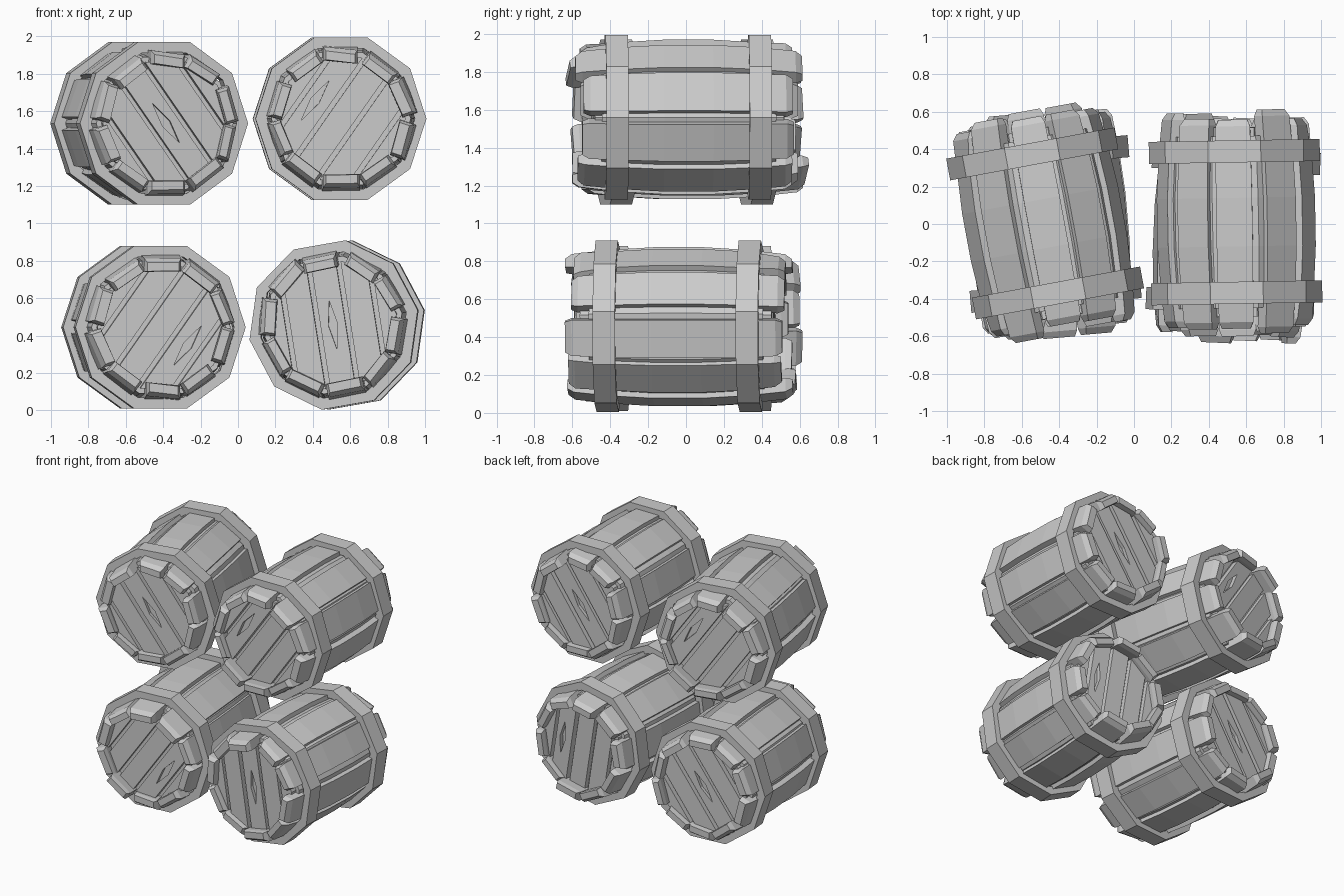
import bpy, bmesh, random
from math import sin, cos, pi, radians
from mathutils import Vector, Matrix

if "Cube" in bpy.data.objects:
    bpy.data.objects.remove(bpy.data.objects["Cube"])

random.seed(4)
N = 10                      # sides of every barrel
K = 1 / cos(pi / N)         # flat distance to corner radius


def to_mesh(bm, name):
    bmesh.ops.recalc_face_normals(bm, faces=bm.faces[:])
    me = bpy.data.meshes.new(name)
    bm.to_mesh(me)
    bm.free()
    return me


def loft(bm, rings, closed=False):
    """Skin equal rings; cap the ends, or join last to first."""
    vs = [[bm.verts.new(p) for p in r] for r in rings]
    n = len(vs[0])
    pairs = list(zip(vs, vs[1:])) + ([(vs[-1], vs[0])] if closed else [])
    for a, b in pairs:
        for i in range(n):
            j = (i + 1) % n
            bm.faces.new((a[i], a[j], b[j], b[i]))
    if not closed:
        bm.faces.new(vs[0])
        bm.faces.new(vs[-1])


def decagon(r, y):
    return [Vector((r * cos(2 * pi * i / N), y, r * sin(2 * pi * i / N))) for i in range(N)]


def bulge(y):
    return 0.412 - 0.12 * y * y


# staves: thick bowed planks with uneven chamfered ends
def staves():
    bm = bmesh.new()
    for i in range(N):
        a = pi / 2 + 2 * pi * i / N + random.uniform(-.03, .03)
        rad, tan = Vector((cos(a), 0, sin(a))), Vector((-sin(a), 0, cos(a)))
        lo, hi = -random.uniform(.54, .615), random.uniform(.54, .615)
        w = random.uniform(.095, .108)
        tilt = random.uniform(-.012, .012)
        lift = random.uniform(-.008, .008)
        rings = []
        for y in (lo, lo + .035, -.37, -.13, .13, .37, hi - .035, hi):
            end = y in (lo, hi)
            hw = w * (1 - .2 * y * y) - (.014 if end else 0)
            ro = bulge(y) + lift - (.018 if end else 0)
            ri = bulge(y) - .075 + (.008 if end else 0)
            t = tilt * (1 if y > 0 else -1) if abs(y) > .4 else 0
            rings.append([rad * (r + t * s) + tan * s * hw + Vector((0, y, 0))
                          for r, s in ((ro, -1), (ro, 1), (ri, 1), (ri, -1))])
        loft(bm, rings)
    return to_mesh(bm, "staves")


# inner body seen in the gaps between staves
def core():
    bm = bmesh.new()
    loft(bm, [decagon((bulge(y) - .032) * K, y) for y in (-.46, -.37, -.13, .13, .37, .46)])
    return to_mesh(bm, "core")


# flat ten-sided band
def hoop():
    bm = bmesh.new()
    h = .059
    loft(bm, [decagon(r, y) for r, y in ((.457, -h), (.457, h), (.395, h), (.395, -h))], True)
    return to_mesh(bm, "hoop")


# head boards: slanted strips clipped to the round, with a diamond split
def head(side, split_at):
    ang = radians(-55)
    d, n = Vector((cos(ang), 0, sin(ang))), Vector((-sin(ang), 0, cos(ang)))
    joints = (-.5, -.24, -.08, .08, .24, .5)
    bm = bmesh.new()
    for a, b in zip(joints, joints[1:]):
        s = bmesh.new()
        s.faces.new([s.verts.new(p) for p in decagon(.345, .45 * side)])
        for off, sign in ((a + .013, -1), (b - .013, 1)):
            bmesh.ops.bisect_plane(s, geom=s.verts[:] + s.edges[:] + s.faces[:],
                                   plane_co=n * off, plane_no=n * sign, clear_outer=True)
        depth = random.uniform(.045, .06)
        ex = bmesh.ops.extrude_face_region(s, geom=s.faces[:])["geom"]
        for v in ex:
            if isinstance(v, bmesh.types.BMVert):
                v.co.y += depth * side
        tmp = to_mesh(s, "tmp")
        bm.from_mesh(tmp)
        bpy.data.meshes.remove(tmp)
    obj = bpy.data.objects.new("head_template", to_mesh(bm, "head"))
    c = bmesh.new()
    mid = n * split_at
    loft(c, [[mid + d * u + n * v + Vector((0, y * side, 0))
              for u, v in ((-.13, 0), (0, -.025), (.13, 0), (0, .025))] for y in (.475, .6)])
    cut = bpy.data.objects.new("split_cutter", to_mesh(c, "split"))
    cut.hide_render = True
    for o in (obj, cut):
        bpy.context.collection.objects.link(o)
    m = obj.modifiers.new("split", "BOOLEAN")
    m.operation, m.object, m.solver = "DIFFERENCE", cut, "EXACT"
    me = bpy.data.meshes.new_from_object(obj.evaluated_get(bpy.context.evaluated_depsgraph_get()))
    for o in (obj, cut):
        bpy.data.objects.remove(o)
    return me


band = hoop()
parts = [("staves", staves(), 0), ("core", core(), 0),
         ("front_hoop", band, -.378), ("back_hoop", band, .378),
         ("front_head", head(-1, 0), 0), ("back_head", head(1, .17), 0)]

# stack of four: position, yaw, roll, turned end for end
barrels = {
    "upper_left": ((-.475, .003, 1.535), 10.5, 0, False),
    "upper_right": ((.543, .01, 1.56), 1, 0, True),
    "lower_left": ((-.452, 0, .445), 5, 180, True),
    "lower_right": ((.53, -.038, .457), -2.5, -26, False),
}
for label, (loc, yaw, roll, flip) in barrels.items():
    M = (Matrix.Translation(loc) @ Matrix.Rotation(radians(yaw), 4, 'Z')
         @ Matrix.Rotation(radians(-roll), 4, 'Y')
         @ Matrix.Rotation(pi if flip else 0, 4, 'Z'))
    for name, me, y in parts:
        o = bpy.data.objects.new(f"{label}_barrel_{name}", me)
        bpy.context.collection.objects.link(o)
        o.matrix_world = M @ Matrix.Translation((0, y, 0))
